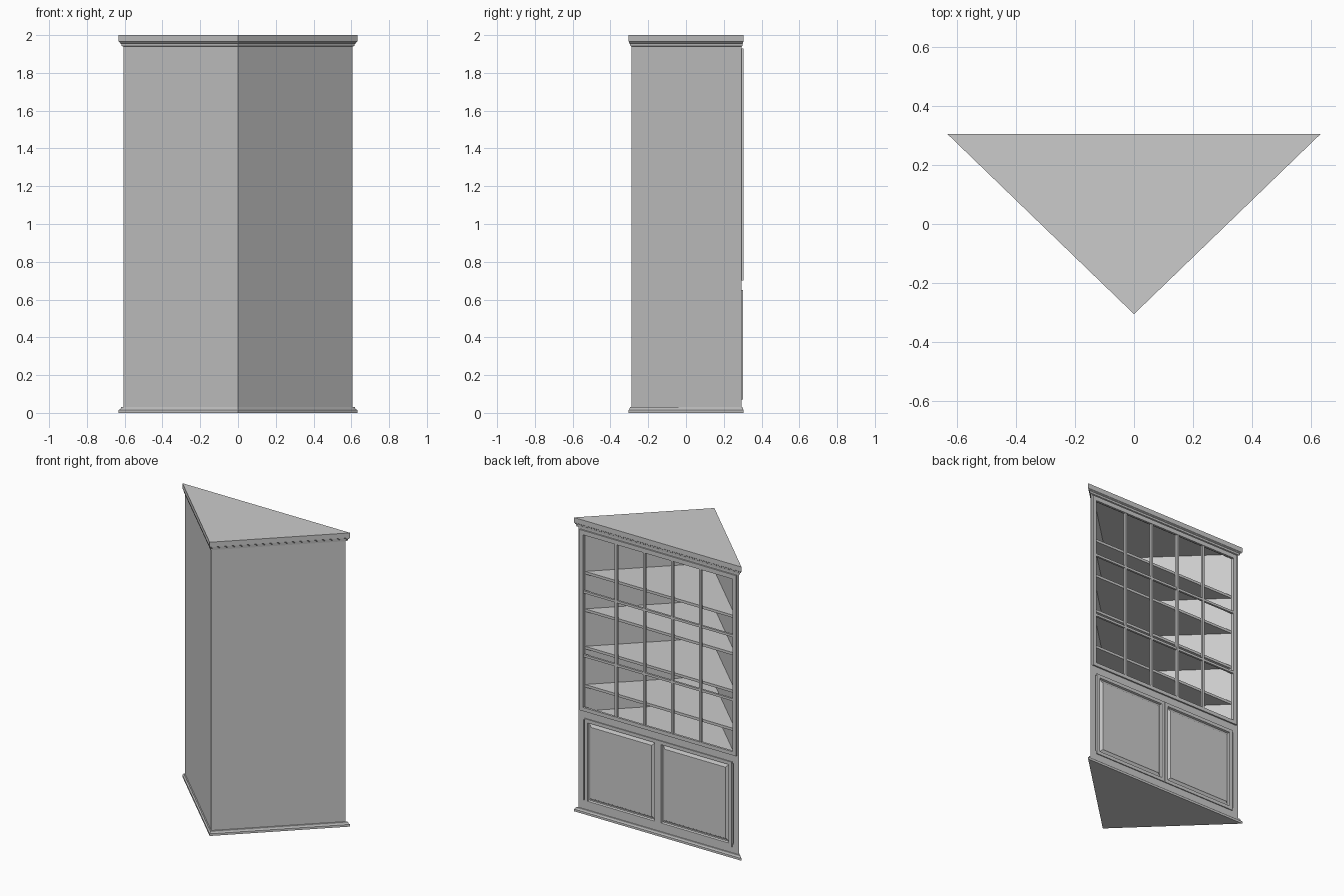
import bpy, bmesh
from mathutils import Vector

if "Cube" in bpy.data.objects:
    bpy.data.objects.remove(bpy.data.objects["Cube"])

# Cabinet footprints: apex at the back corner (-y), open front at +y
OUTER = [(0, -0.305), (0.632, 0.305), (-0.632, 0.305)]
BODY = [(0, -0.288), (0.605, 0.295), (-0.605, 0.295)]


def finish(name, bm):
    bmesh.ops.recalc_face_normals(bm, faces=bm.faces[:])
    mesh = bpy.data.meshes.new(name)
    bm.to_mesh(mesh)
    bm.free()
    obj = bpy.data.objects.new(name, mesh)
    bpy.context.collection.objects.link(obj)
    return obj


def loft(name, rings):
    """Closed solid through a stack of (outline, z) rings."""
    bm = bmesh.new()
    rows = [[bm.verts.new((x, y, z)) for x, y in pts] for pts, z in rings]
    n = len(rows[0])
    for a, b in zip(rows, rows[1:]):
        for i in range(n):
            j = (i + 1) % n
            bm.faces.new((a[i], a[j], b[j], b[i]))
    bm.faces.new(rows[0][::-1])
    bm.faces.new(rows[-1])
    return finish(name, bm)


def prism(name, pts, z0, z1):
    return loft(name, [(pts, z0), (pts, z1)])


def box(name, x0, x1, y0, y1, z0, z1):
    return prism(name, [(x0, y0), (x1, y0), (x1, y1), (x0, y1)], z0, z1)


def flip(pts, s):
    return [(x * s, y) for x, y in pts]


def tri(t):
    """Footprint between body (0) and moulding (1)."""
    return [tuple(Vector(a).lerp(Vector(b), t)) for a, b in zip(BODY, OUTER)]


# Stepped base and cornice mouldings
loft("base_moulding", [(tri(1), 0), (tri(1), 0.015), (tri(0.65), 0.02),
                       (tri(0.5), 0.03), (tri(0), 0.031)])
loft("cornice", [(tri(0), 1.94), (tri(0.4), 1.942), (tri(0.5), 1.955), (tri(0.75), 1.957),
                 (tri(0.8), 1.964), (tri(1), 1.966), (tri(1), 2.0)])

# Two back walls and the front stiles
for s, side in ((1, "right"), (-1, "left")):
    prism(side + "_wall", flip([(0, -0.288), (0.605, 0.295), (0.583, 0.295), (0, -0.267)], s),
          0.03, 1.945)
    prism(side + "_stile", flip([(0.605, 0.295), (0.565, 0.295), (0.565, 0.275), (0.584, 0.275)], s),
          0.03, 1.945)

# Front rails
for name, z0, z1 in (("top_rail", 1.91, 1.945), ("middle_rail", 0.64, 0.71), ("bottom_rail", 0.03, 0.09)):
    box(name, -0.567, 0.567, 0.275, 0.295, z0, z1)

# Shelves and the deck above the cupboard
for i, z in enumerate((0.69, 0.87, 1.13, 1.385, 1.64)):
    prism("shelf_%d" % i, [(0, -0.275), (0.572, 0.278), (-0.572, 0.278)], z - 0.018, z)

# Upper door frame
for s, side in ((1, "right"), (-1, "left")):
    prism("upper_door_%s_stile" % side,
          flip([(0.562, 0.29), (0.59, 0.29), (0.59, 0.305), (0.562, 0.305)], s), 0.70, 1.93)
for name, z0, z1 in (("bottom", 0.70, 0.725), ("top", 1.9, 1.93)):
    box("upper_door_%s_rail" % name, -0.563, 0.563, 0.29, 0.305, z0, z1)

# Glazing bars
for i in range(4):
    x = (i - 1.5) * 0.212
    box("vertical_bar_%d" % i, x - 0.008, x + 0.008, 0.286, 0.302, 0.72, 1.905)
for i, z in enumerate((1.075, 1.51)):
    box("horizontal_bar_%d" % i, -0.565, 0.565, 0.287, 0.301, z - 0.008, z + 0.008)

# Lower doors with raised panels
for s, side in ((1, "right"), (-1, "left")):
    door = box(side + "_lower_door", min(0.001 * s, 0.555 * s), max(0.001 * s, 0.555 * s),
               0.28, 0.3015, 0.07, 0.65)
    bm = bmesh.new()
    bm.from_mesh(door.data)
    face = [f for f in bm.faces if f.normal.y > 0.9]
    for width, depth in ((0.033, 0), (0.006, -0.012), (0.008, 0), (0.018, 0.007), (0.003, 0.003)):
        bmesh.ops.inset_individual(bm, faces=face, thickness=width, depth=depth)
    bm.to_mesh(door.data)
    bm.free()
